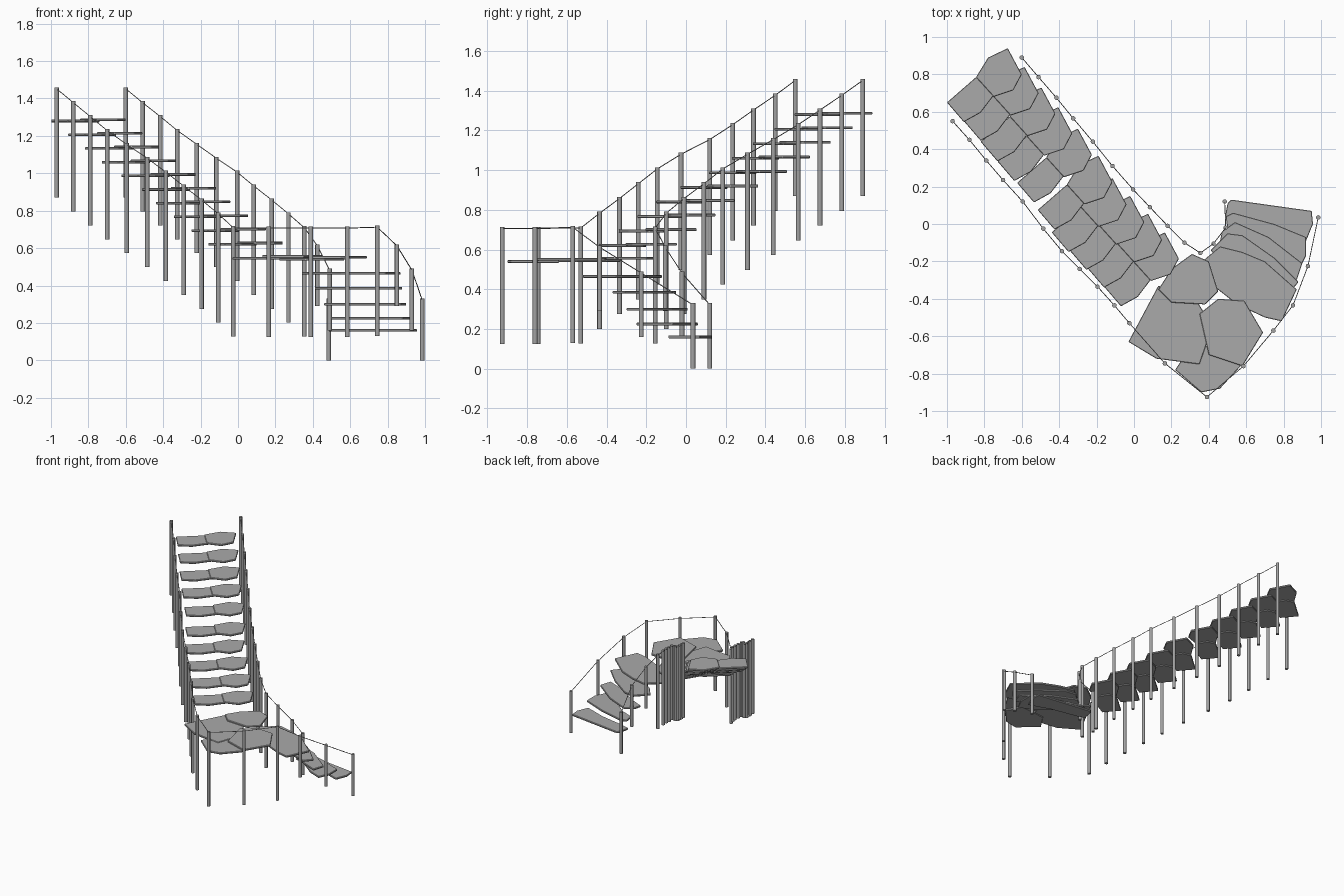
import bpy, bmesh
from mathutils import Vector

cube = bpy.data.objects.get("Cube")
if cube:
    bpy.data.objects.remove(cube, do_unlink=True)


def material(name, value):
    m = bpy.data.materials.new(name)
    m.use_nodes = True
    col = (value, value, value, 1)
    m.diffuse_color = col
    m.node_tree.nodes["Principled BSDF"].inputs["Base Color"].default_value = col
    return m


STONE = material("grey stone", 0.4)
METAL = material("grey metal", 0.36)


def finish(bm, name, mat):
    me = bpy.data.meshes.new(name)
    bm.to_mesh(me)
    bm.free()
    me.materials.append(mat)
    ob = bpy.data.objects.new(name, me)
    bpy.context.collection.objects.link(ob)
    return ob


def slab(name, outline, z, offset=(0, 0), thick=0.014):
    """Flat stone with an irregular outline and a narrow chamfer."""
    bm = bmesh.new()
    face = bm.faces.new([bm.verts.new((x + offset[0], y + offset[1], z - thick / 2))
                         for x, y in outline])
    ext = bmesh.ops.extrude_face_region(bm, geom=[face])
    bmesh.ops.translate(bm, vec=(0, 0, thick),
                        verts=[v for v in ext["geom"] if isinstance(v, bmesh.types.BMVert)])
    bmesh.ops.recalc_face_normals(bm, faces=bm.faces)
    ob = finish(bm, name, STONE)
    bev = ob.modifiers.new("chamfer", "BEVEL")
    bev.width, bev.segments = 0.003, 1
    return ob


def rod(name, a, b, radius, sides):
    a, b = Vector(a), Vector(b)
    bm = bmesh.new()
    bmesh.ops.create_cone(bm, cap_ends=True, segments=sides, radius1=radius,
                          radius2=radius, depth=(b - a).length)
    ob = finish(bm, name, METAL)
    ob.location = (a + b) / 2
    ob.rotation_euler = (b - a).to_track_quat("Z", "Y").to_euler()
    for p in ob.data.polygons:
        p.use_smooth = len(p.vertices) == 4
    ob.data.set_sharp_from_angle(angle=0.9)
    return ob


def railing(side, posts):
    """Posts given as x, y, top, height, joined by a thin wire."""
    tops = []
    for x, y, top, height in posts:
        rod(side + "_post", (x, y, top - height), (x, y, top), 0.012, 12)
        tops.append((x, y, top - 0.008))
    for a, b in zip(tops, tops[1:]):
        rod(side + "_wire", a, b, 0.0025, 6)


# Posts beside the straight flight, from the top down
TALL, SHORT = 0.59, 0.33
outer_xy = [(-.97, .55), (-.88, .45), (-.79, .34), (-.70, .235), (-.595, .12),
            (-.485, -.025), (-.385, -.145), (-.29, -.24), (-.195, -.335),
            (-.105, -.435), (-.025, -.53)]
inner_xy = [(-.60, .89), (-.51, .785), (-.415, .675), (-.325, .565), (-.22, .44),
            (-.115, .31), (-.005, .185), (.085, .09), (.18, -.01), (.27, -.10),
            (.355, -.155)]


def flight(points):
    return [(x, y, 1.46 - 0.0743 * i, TALL) for i, (x, y) in enumerate(points)]


# Posts around the landing and the curved flight
outer_curve = [(.165, -.745, .715, TALL), (.39, -.925, .715, TALL), (.585, -.76, .715, TALL),
               (.745, -.57, .72, TALL), (.85, -.435, .62, SHORT), (.93, -.225, .49, SHORT),
               (.985, .035, .33, SHORT)]
inner_curve = [(.425, -.105, .62, SHORT), (.49, -.02, .49, SHORT), (.485, .12, .33, SHORT)]
railing("outer", flight(outer_xy) + outer_curve)
railing("inner", flight(inner_xy) + inner_curve)

# Straight flight: two overlapping stones per step, relative to the outer post
wide = [(-.03, .10), (.125, .235), (.19, .22), (.23, .15), (.15, .045), (.06, -.005)]
pointed = [(.125, .235), (.19, .34), (.295, .39), (.37, .25), (.325, .165), (.22, .13)]
for i, (x, y) in enumerate(outer_xy[:10]):
    z = 1.28 - 0.0733 * i
    off = (x - (0.025 if i > 5 else 0), y)
    slab("step_wide_stone", wide, z, off)
    slab("step_pointed_stone", pointed, z + 0.007, off)

# Curved flight, from the bottom up
curved = [
    (.16, [(.485, .03), (.50, .11), (.52, .13), (.95, .07), (.957, 0), (.92, -.09), (.75, -.03),
           (.55, .01)]),
    (.225, [(.49, .04), (.53, .06), (.75, 0), (.92, -.07), (.92, -.17), (.88, -.25),
            (.78, -.21), (.6, -.07), (.5, -.03)]),
    (.30, [(.47, -.04), (.54, .01), (.72, -.07), (.90, -.21), (.87, -.30), (.75, -.25),
           (.55, -.13), (.46, -.09)]),
    (.385, [(.41, -.14), (.50, -.05), (.58, -.06), (.75, -.18), (.88, -.31), (.83, -.37),
            (.65, -.31), (.48, -.23)]),
    (.465, [(.34, -.22), (.46, -.12), (.58, -.15), (.70, -.2), (.87, -.35), (.79, -.52),
            (.7, -.5), (.55, -.43), (.41, -.32)]),
]
for z, outline in curved:
    slab("curved_step", outline, z)

# Landing: overlapping stones at slightly different levels
landing = [
    (.557, [(.13, -.35), (.2, -.24), (.31, -.16), (.4, -.2), (.45, -.36), (.38, -.43), (.2, -.42)]),
    (.545, [(-.03, -.63), (.13, -.33), (.33, -.40), (.42, -.55), (.35, -.75), (.12, -.72)]),
    (.552, [(.35, -.48), (.45, -.40), (.59, -.41), (.69, -.58), (.58, -.76), (.40, -.7)]),
    (.540, [(.22, -.78), (.3, -.66), (.5, -.64), (.57, -.76), (.46, -.88), (.36, -.9)]),
]
for z, outline in landing:
    slab("landing_stone", outline, z)
